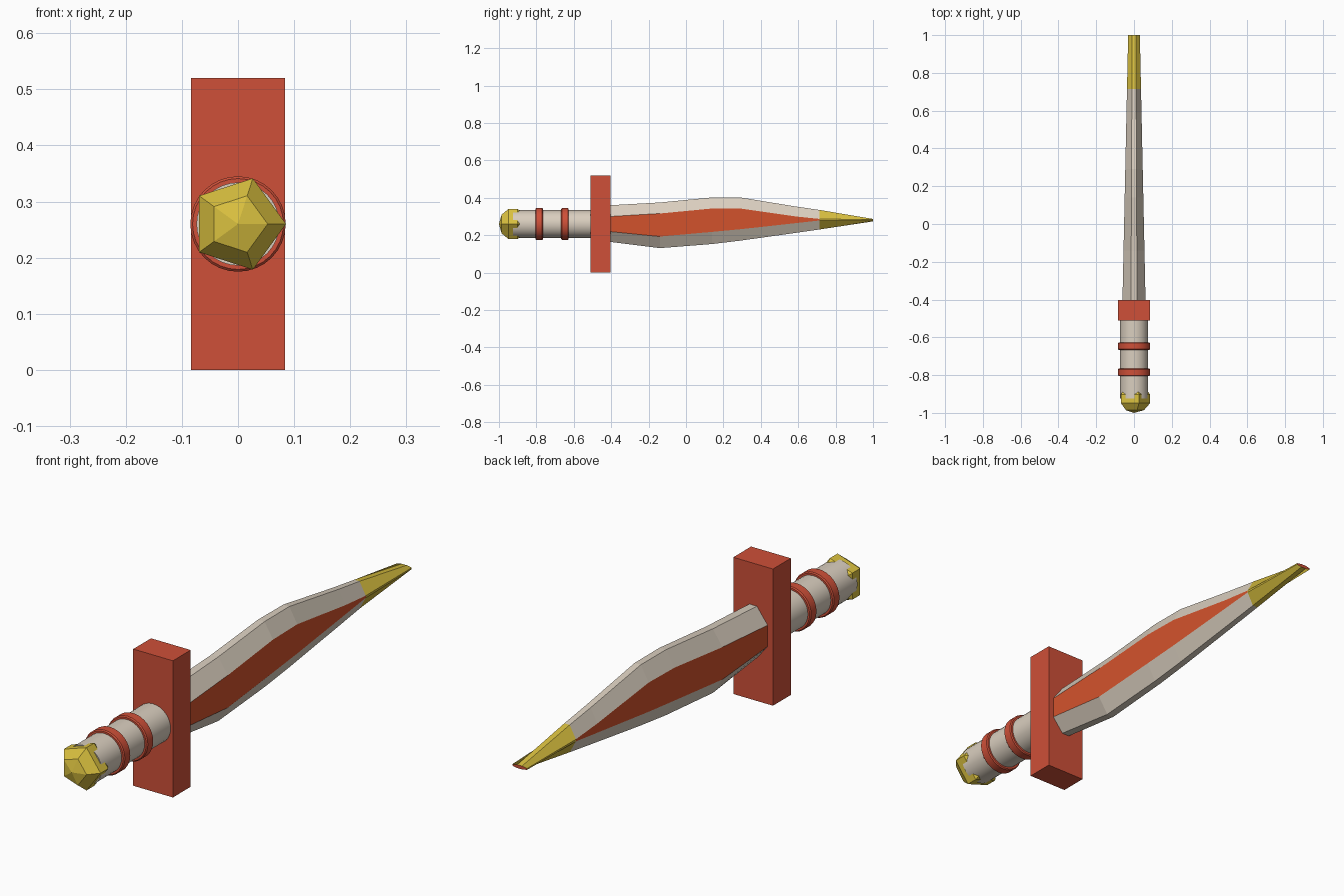
import bpy, bmesh, math
from mathutils import Matrix, Vector

if "Cube" in bpy.data.objects:
    bpy.data.objects.remove(bpy.data.objects["Cube"])


def material(name, r, g, b):
    m = bpy.data.materials.new(name)
    m.diffuse_color = (r, g, b, 1)
    m.use_nodes = True
    m.node_tree.nodes["Principled BSDF"].inputs["Base Color"].default_value = m.diffuse_color
    return m


cream = material("cream", 0.70, 0.62, 0.52)
red = material("brick red", 0.62, 0.08, 0.04)
orange = material("orange red", 0.65, 0.085, 0.025)
yellow = material("yellow", 0.70, 0.53, 0.05)

AXIS_Z = 0.26  # height of the handle axis


def finish(name, bm, mats):
    bmesh.ops.recalc_face_normals(bm, faces=bm.faces)
    me = bpy.data.meshes.new(name)
    bm.to_mesh(me)
    bm.free()
    ob = bpy.data.objects.new(name, me)
    bpy.context.collection.objects.link(ob)
    for m in mats:
        me.materials.append(m)
    return ob


def lathe(name, profile, sides, mat, smooth=True):
    """Revolve (y, radius) points about the handle axis."""
    bm = bmesh.new()
    rings = []
    for y, r in profile:
        if r == 0:
            rings.append([bm.verts.new((0, y, AXIS_Z))] * sides)
        else:
            rings.append([bm.verts.new((r * math.cos(2 * math.pi * i / sides), y,
                                        AXIS_Z + r * math.sin(2 * math.pi * i / sides)))
                          for i in range(sides)])
    for a, b in zip(rings, rings[1:]):
        for i in range(sides):
            j = (i + 1) % sides
            bm.faces.new(list(dict.fromkeys((a[i], a[j], b[j], b[i]))))
    ob = finish(name, bm, [mat])
    if smooth:
        bpy.ops.object.select_all(action='DESELECT')
        ob.select_set(True)
        bpy.context.view_layer.objects.active = ob
        bpy.ops.object.shade_smooth_by_angle(angle=math.radians(35))
    return ob


# handle and its two bands
lathe("handle", [(-0.925, 0), (-0.925, 0.074), (-0.50, 0.074), (-0.50, 0)], 32, cream)
for n, y in enumerate((-0.785, -0.647)):
    lathe(f"handle_band_{n + 1}",
          [(y - 0.02, 0.07), (y - 0.02, 0.081), (y - 0.016, 0.085),
           (y + 0.016, 0.085), (y + 0.02, 0.081), (y + 0.02, 0.07)], 32, red)

# faceted pommel: five sided, five ring ball
ball = [(-0.925 - 0.075 * math.cos(math.pi * k / 5),
         0.09 * math.sin(math.pi * k / 5) if 0 < k < 5 else 0) for k in range(6)]
lathe("pommel", ball, 5, yellow, smooth=False)

# cross guard block
bm = bmesh.new()
bmesh.ops.create_cube(bm, size=1, matrix=Matrix.Translation((0, -0.457, 0.26))
                      @ Matrix.Diagonal(Vector((0.167, 0.107, 0.52, 1))))
finish("cross_guard", bm, [red])

# blade: eight sided sections as y, top, upper panel edge, lower panel edge, bottom
sections = [(-0.41, 0.36, 0.30, 0.22, 0.165),
            (-0.14, 0.375, 0.316, 0.193, 0.131),
            (0.14, 0.402, 0.343, 0.218, 0.153),
            (0.29, 0.402, 0.343, 0.232, 0.171),
            (0.59, 0.353, 0.30, 0.265, 0.213),
            (0.715, 0.335, 0.287, 0.279, 0.231),
            (1.0, 0.287, 0.283, 0.278, 0.274)]
bm = bmesh.new()
rings = []
for y, top, up, low, bottom in sections:
    f = (y + 0.4) / 1.4
    w, t = 0.061 - 0.030 * f, 0.016 - 0.006 * f
    rings.append([bm.verts.new((x, y, z)) for x, z in
                  ((w, up), (t, top), (-t, top), (-w, up),
                   (-w, low), (-t, bottom), (t, bottom), (w, low))])
for s, (a, b) in enumerate(zip(rings, rings[1:])):
    for i in range(8):
        j = (i + 1) % 8
        face = bm.faces.new((a[i], a[j], b[j], b[i]))
        # yellow tip, coloured flat side panels, cream bevels
        face.material_index = 2 if s == len(rings) - 2 else (1 if i in (3, 7) else 0)
bm.faces.new(rings[0])
bm.faces.new(rings[-1]).material_index = 3
finish("blade", bm, [cream, orange, yellow, red])
